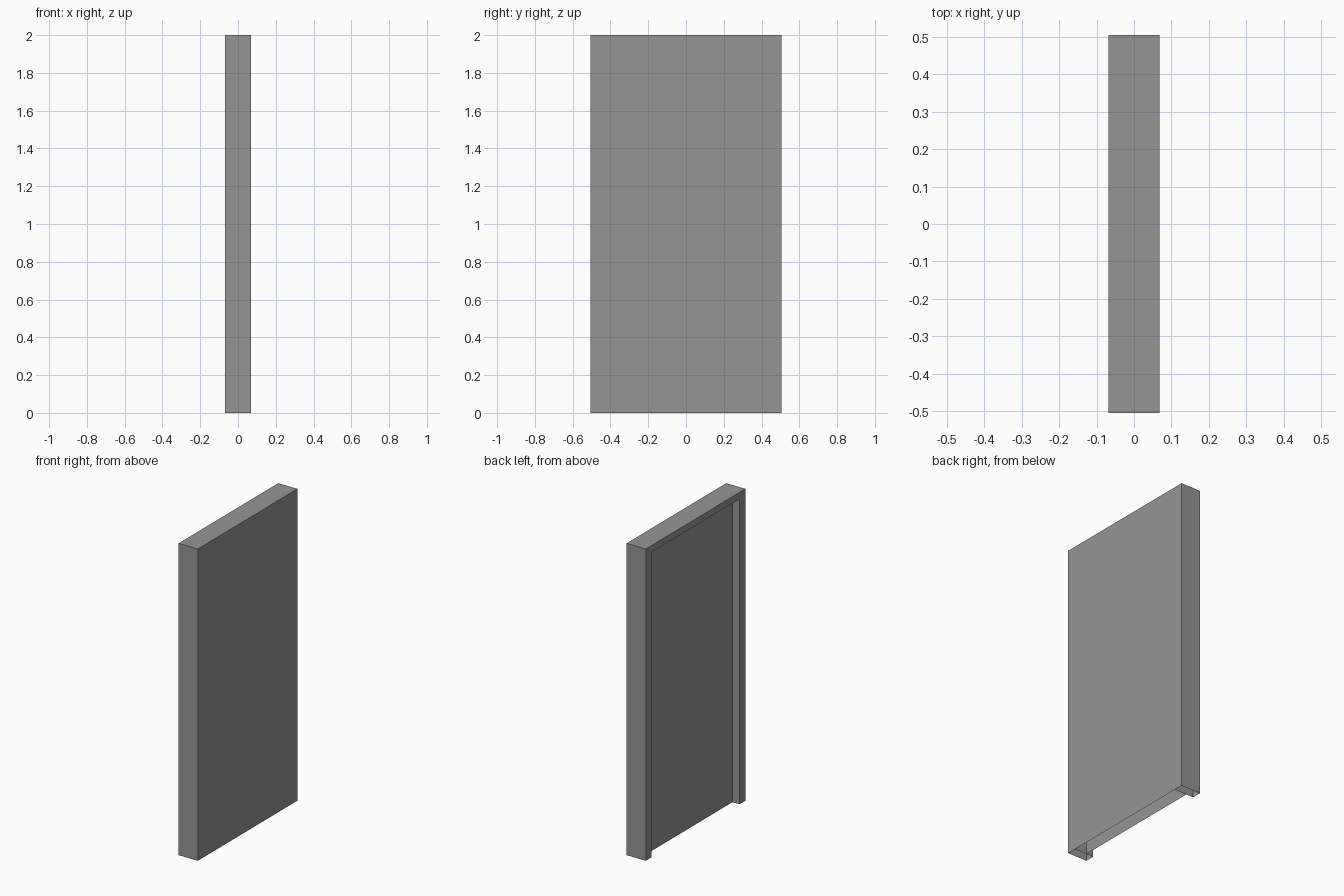
import bpy, bmesh

if "Cube" in bpy.data.objects:
    bpy.data.objects.remove(bpy.data.objects["Cube"])

HX, HY, H = 0.068, 0.505, 2.0   # half depth, half width, height
JAMB, HEAD = 0.06, 0.043        # frame member widths
RECESS = 0.05                   # depth of the panel behind the frame


def prism(name, outline, x0, x1):
    """Extrude a (y, z) outline along x, leaving the hollow underside open."""
    bm = bmesh.new()
    face = bm.faces.new([bm.verts.new((x0, y, z)) for y, z in outline])
    ext = bmesh.ops.extrude_face_region(bm, geom=[face])
    verts = [g for g in ext["geom"] if isinstance(g, bmesh.types.BMVert)]
    bmesh.ops.translate(bm, vec=(x1 - x0, 0, 0), verts=verts)
    bmesh.ops.recalc_face_normals(bm, faces=bm.faces)
    floor = [f for f in bm.faces if all(v.co.z < 1e-4 for v in f.verts)]
    bmesh.ops.delete(bm, geom=floor, context='FACES')
    mesh = bpy.data.meshes.new(name)
    bm.to_mesh(mesh)
    bm.free()
    mesh.materials.append(grey)
    ob = bpy.data.objects.new(name, mesh)
    bpy.context.collection.objects.link(ob)
    return ob


grey = bpy.data.materials.new("dark_grey")
grey.diffuse_color = (0.3, 0.3, 0.3, 1)
grey.use_nodes = True
grey.node_tree.nodes["Principled BSDF"].inputs["Base Color"].default_value = grey.diffuse_color

# Door frame: two jambs and a head in one U-shaped profile
iy, iz = HY - JAMB, H - HEAD
prism("door_frame",
      [(-HY, 0), (-HY, H), (HY, H), (HY, 0),
       (iy, 0), (iy, iz), (-iy, iz), (-iy, 0)], -HX, HX)

# Door panel: flush on the +x side, recessed on the -x side
prism("door_panel",
      [(-iy, 0), (-iy, iz), (iy, iz), (iy, 0)], -HX + RECESS, HX)
